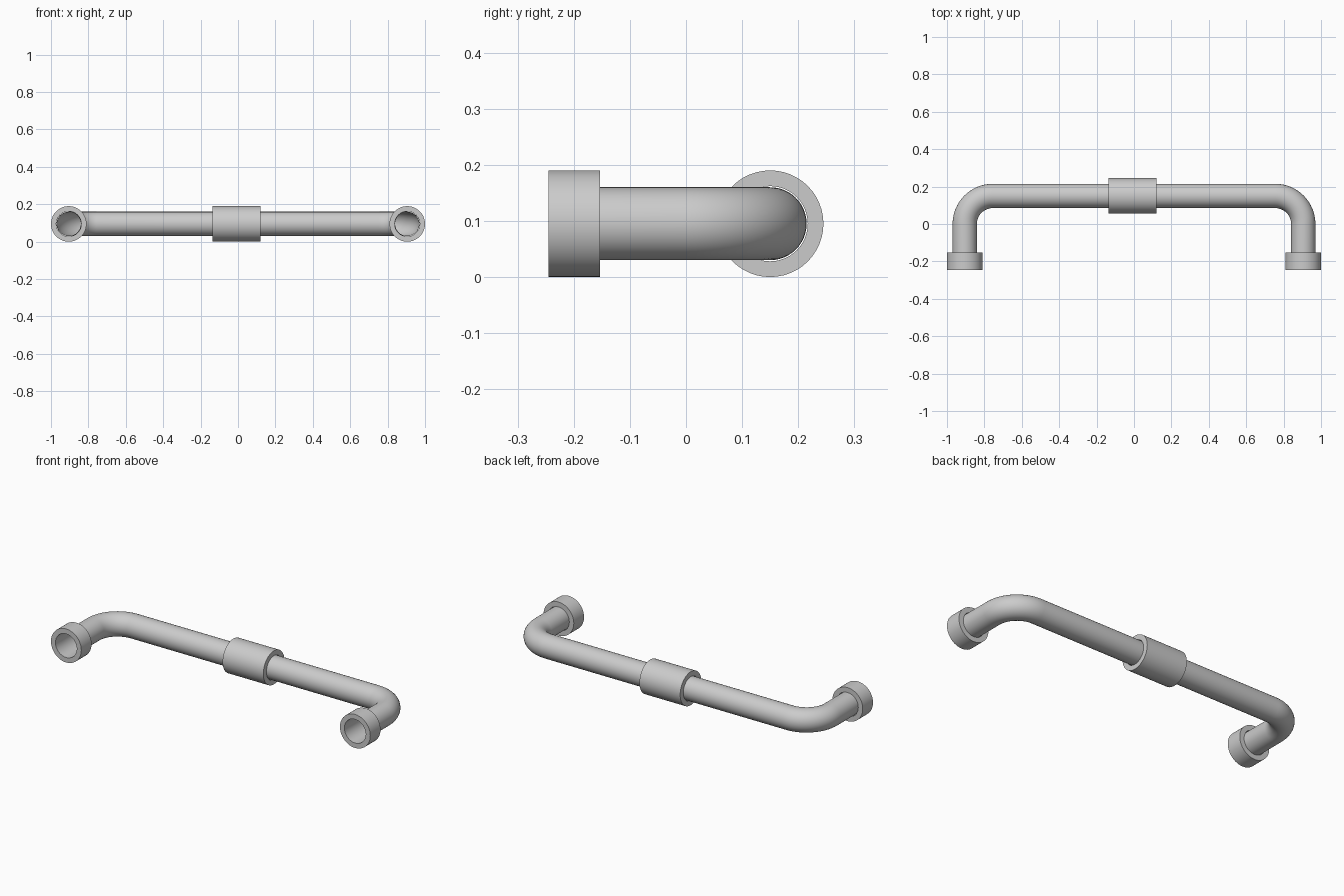
import bpy, bmesh
from math import sin, cos, pi, radians
from mathutils import Vector, Matrix

if "Cube" in bpy.data.objects:
    bpy.data.objects.remove(bpy.data.objects["Cube"])

Z = 0.095         # height of the pipe axis
R_PIPE = 0.065
R_OUT = 0.095
R_BORE = 0.067
SEG = 48


def finish(name, bm):
    bmesh.ops.recalc_face_normals(bm, faces=bm.faces)
    me = bpy.data.meshes.new(name)
    bm.to_mesh(me)
    bm.free()
    ob = bpy.data.objects.new(name, me)
    bpy.context.collection.objects.link(ob)
    bpy.ops.object.select_all(action='DESELECT')
    ob.select_set(True)
    bpy.context.view_layer.objects.active = ob
    bpy.ops.object.shade_smooth_by_angle(angle=radians(35))
    return ob


def bridge(bm, rings, closed=False):
    pairs = list(zip(rings, rings[1:]))
    if closed:
        pairs.append((rings[-1], rings[0]))
    for a, b in pairs:
        for i in range(SEG):
            j = (i + 1) % SEG
            bm.faces.new((a[i], a[j], b[j], b[i]))


def ring(bm, centre, side, radius):
    # circle spanned by a horizontal side vector and z
    return [bm.verts.new(centre + side * radius * cos(2 * pi * i / SEG)
                         + Vector((0, 0, radius * sin(2 * pi * i / SEG))))
            for i in range(SEG)]


def collar(name, start, end):
    # hollow cylinder from start to end
    axis = (end - start).normalized()
    side = Vector((-axis.y, axis.x, 0))
    bm = bmesh.new()
    section = [(start, R_BORE), (start, R_OUT), (end, R_OUT), (end, R_BORE)]
    bridge(bm, [ring(bm, c, side, r) for c, r in section], closed=True)
    return finish(name, bm)


# Bent pipe: open ends, two quarter bends
X_LEG, Y_BAR, BEND, Y_END = 0.905, 0.15, 0.15, -0.2
half = [(Vector((X_LEG, Y_END, Z)), 0.0)]
for k in range(17):
    t = k / 16 * pi / 2
    half.append((Vector((X_LEG - BEND + BEND * cos(t),
                         Y_BAR - BEND + BEND * sin(t), Z)), t))
path = half + [(Vector((-p.x, p.y, p.z)), pi - t) for p, t in reversed(half)]
bm = bmesh.new()
bridge(bm, [ring(bm, p, Vector((cos(t), sin(t), 0)), R_PIPE) for p, t in path])
finish("bent_pipe", bm)

# End collars
for name, x in (("left_collar", -X_LEG), ("right_collar", X_LEG)):
    collar(name, Vector((x, -0.245, Z)), Vector((x, -0.153, Z)))

# Middle sleeve
collar("middle_sleeve", Vector((-0.135, Y_BAR, Z)), Vector((0.12, Y_BAR, Z)))
